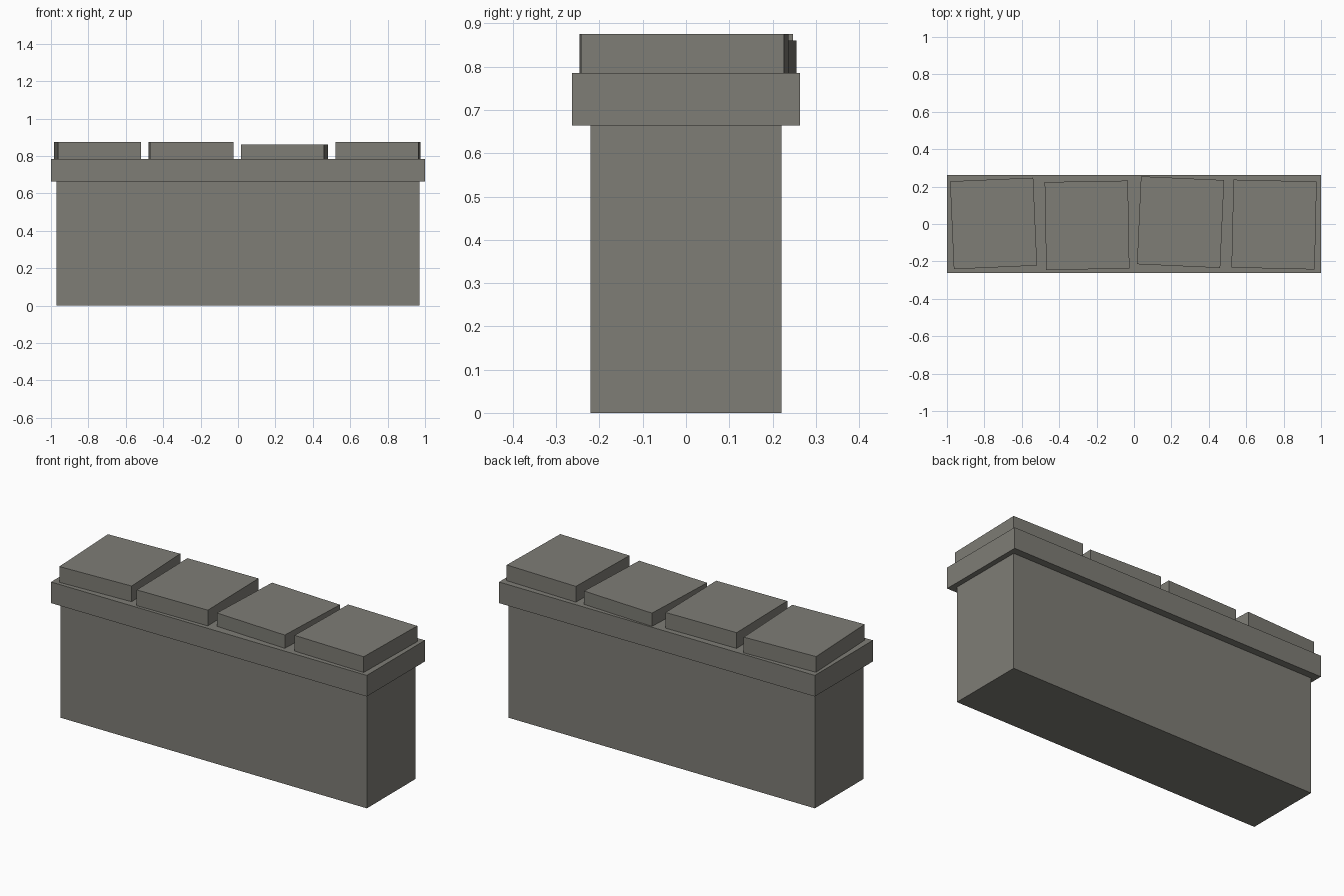
import bpy
import math

if "Cube" in bpy.data.objects:
    bpy.data.objects.remove(bpy.data.objects["Cube"])

# Single weathered stone colour
stone = bpy.data.materials.new("grey_stone")
stone.diffuse_color = (0.21, 0.205, 0.18, 1.0)
stone.use_nodes = True
stone.node_tree.nodes["Principled BSDF"].inputs["Base Color"].default_value = stone.diffuse_color


def block(name, size, centre, z0, z1, turn=0.0):
    """Flat-faced box given by plan size, plan centre, height range and turn in degrees."""
    bpy.ops.mesh.primitive_cube_add(
        size=1,
        location=(centre[0], centre[1], (z0 + z1) / 2),
        rotation=(0, 0, math.radians(turn)),
    )
    ob = bpy.context.object
    ob.name = name
    ob.scale = (size[0], size[1], z1 - z0)
    bpy.ops.object.transform_apply(location=False, rotation=False, scale=True)
    ob.data.materials.append(stone)
    return ob


# Wall body and overhanging ledge
block("wall_body", (1.942, 0.442), (0, 0), 0.0, 0.664)
block("ledge", (2.0, 0.526), (0, 0), 0.664, 0.785)

# Four slightly crooked capstones: centre x, centre y, top height, turn
capstones = [
    (-0.751, 0.003, 0.875, 2.5),
    (-0.251, -0.007, 0.875, 1.0),
    (0.249, 0.010, 0.861, -2.6),
    (0.749, -0.003, 0.875, -1.3),
]
for i, (x, y, top, turn) in enumerate(capstones, 1):
    block(f"capstone_{i}", (0.445, 0.47), (x, y), 0.785, top, turn)
